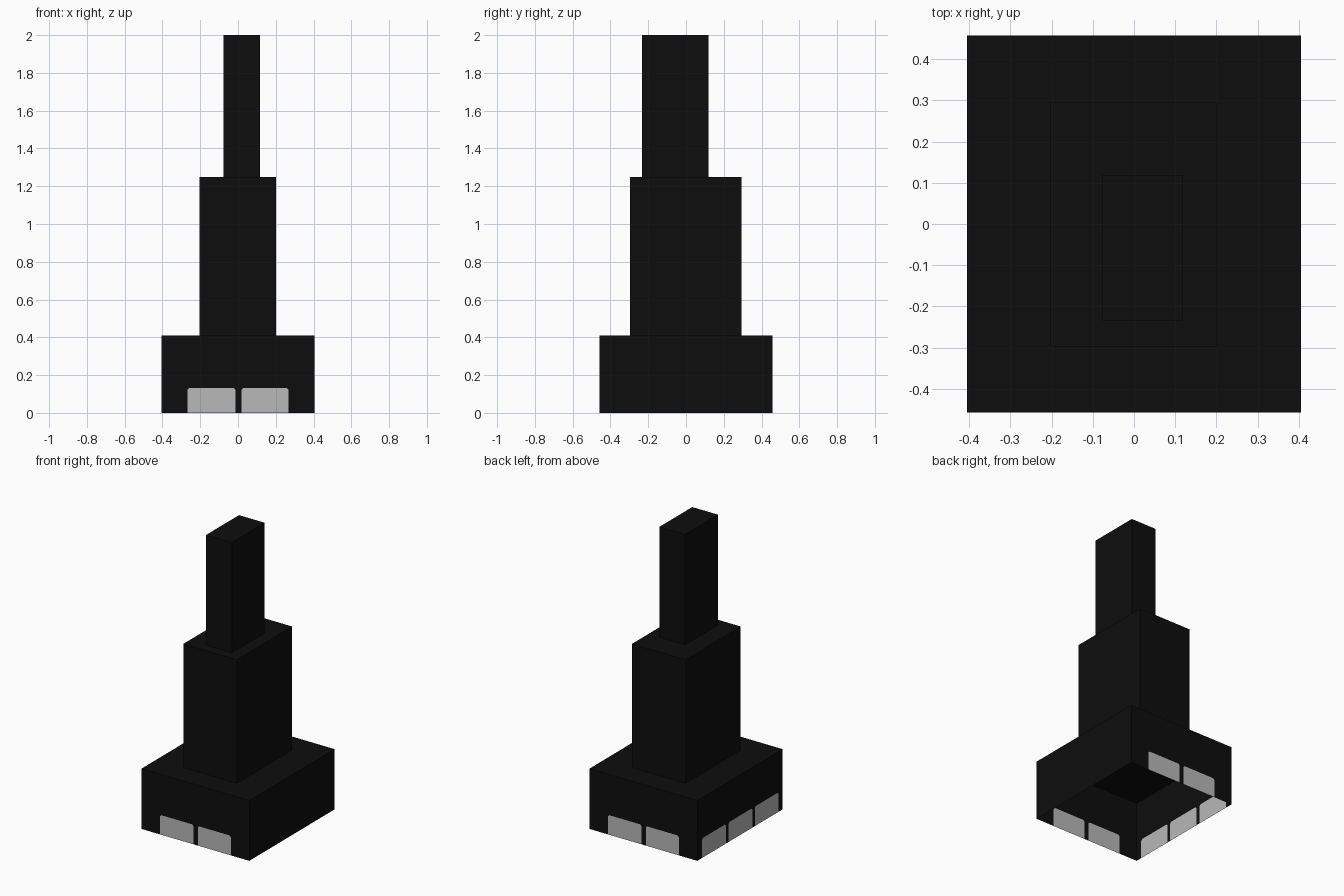
import bpy
import bmesh
from mathutils import Vector

cube = bpy.data.objects.get("Cube")
if cube:
    bpy.data.objects.remove(cube, do_unlink=True)


def make_material(name, value):
    mat = bpy.data.materials.new(name)
    mat.use_nodes = True
    colour = (value, value, value, 1)
    mat.diffuse_color = colour
    bsdf = mat.node_tree.nodes["Principled BSDF"]
    bsdf.inputs["Base Color"].default_value = colour
    bsdf.inputs["Roughness"].default_value = 0.9
    return mat


BLACK = make_material("black wall", 0.0043)
GREY = make_material("light grey window", 0.48)
WINDOW_TOP, CORNER = 0.133, 0.01


def add_wall(bm, a, b, z0, z1, windows):
    """One wall from a to b, with window panes set into its lower edge."""
    along = (b - a).normalized()
    middle = (a + b) / 2

    def vert(u, z):
        p = middle + along * u
        return bm.verts.new((p.x, p.y, z))

    half = (b - a).length / 2
    outline = [vert(-half, z0)]
    for left, right in windows:
        pane = [vert(left, z0), vert(left, WINDOW_TOP - CORNER),
                vert(left + CORNER, WINDOW_TOP), vert(right - CORNER, WINDOW_TOP),
                vert(right, WINDOW_TOP - CORNER), vert(right, z0)]
        bm.faces.new(pane[::-1]).material_index = 1
        outline += pane
    outline += [vert(half, z0), vert(half, z1), vert(-half, z1)]
    bm.faces.new(outline)


def make_block(name, x, y, z, windows=((), (), (), ())):
    """Hollow block, open below; windows are listed front, +x, back, -x."""
    bm = bmesh.new()
    ring = [Vector(p) for p in ((x[0], y[0]), (x[1], y[0]), (x[1], y[1]), (x[0], y[1]))]
    for i, panes in enumerate(windows):
        add_wall(bm, ring[i], ring[(i + 1) % 4], z[0], z[1], panes)
    bm.faces.new([bm.verts.new((p.x, p.y, z[1])) for p in ring])
    bmesh.ops.remove_doubles(bm, verts=bm.verts, dist=0.0001)
    mesh = bpy.data.meshes.new(name)
    bm.to_mesh(mesh)
    bm.free()
    mesh.materials.append(BLACK)
    mesh.materials.append(GREY)
    obj = bpy.data.objects.new(name, mesh)
    bpy.context.collection.objects.link(obj)
    return obj


# Base with ground-floor windows on three sides
pair = ((-0.267, -0.014), (0.018, 0.267))
triple = ((-0.405, -0.15), (-0.12, 0.135), (0.16, 0.413))
make_block("base", (-0.405, 0.405), (-0.457, 0.457), (0, 0.41), (pair, (), pair, triple))

# Stepped tower
make_block("middle_tower", (-0.203, 0.2), (-0.297, 0.295), (0.41, 1.25))
make_block("upper_tower", (-0.076, 0.117), (-0.234, 0.119), (1.25, 2))
